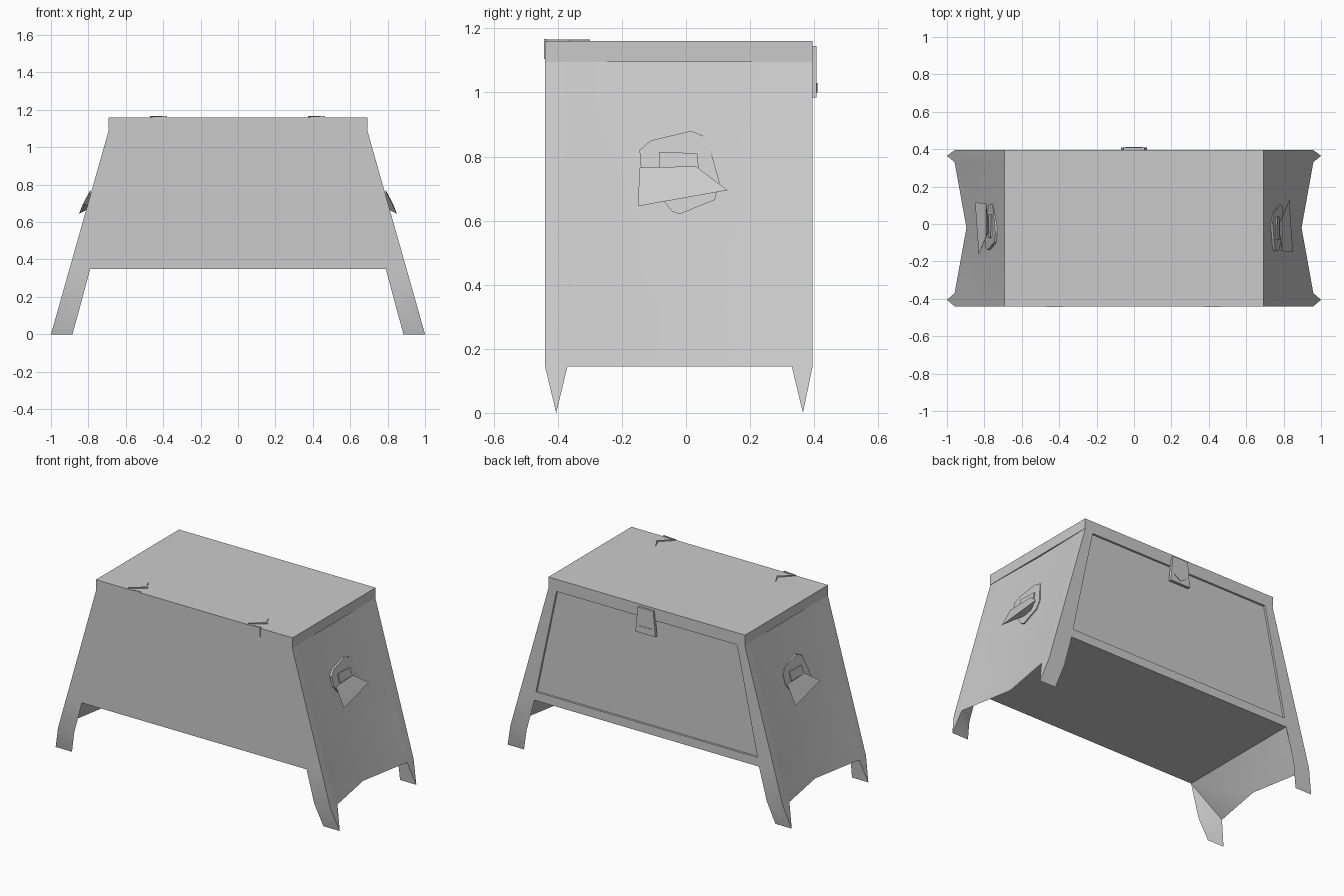
import bpy, bmesh

if "Cube" in bpy.data.objects:
    bpy.data.objects.remove(bpy.data.objects["Cube"])

mat = bpy.data.materials.new("plain_grey")
mat.diffuse_color = (0.6, 0.6, 0.6, 1)
mat.use_nodes = True
mat.node_tree.nodes["Principled BSDF"].inputs["Base Color"].default_value = mat.diffuse_color

FRONT, BACK, TOP, SILL, HEM = -0.44, 0.395, 1.095, 0.35, 0.145


def build(name, faces, mirror=False):
    """Weld a list of point loops into one object."""
    bm = bmesh.new()
    for f in faces:
        bm.faces.new([bm.verts.new(p) for p in f])
    bmesh.ops.remove_doubles(bm, verts=bm.verts, dist=0.0005)
    if mirror:
        geom = bm.verts[:] + bm.edges[:] + bm.faces[:]
        bmesh.ops.mirror(bm, geom=geom, axis='X', merge_dist=0.0005)
    bmesh.ops.recalc_face_normals(bm, faces=bm.faces)
    me = bpy.data.meshes.new(name)
    bm.to_mesh(me)
    bm.free()
    me.materials.append(mat)
    ob = bpy.data.objects.new(name, me)
    bpy.context.collection.objects.link(ob)
    bpy.ops.object.select_all(action='DESELECT')
    ob.select_set(True)
    bpy.context.view_layer.objects.active = ob
    bpy.ops.object.shade_smooth_by_angle(angle=0.5)
    return ob


def edge_x(z):
    return 0.69 + 0.31 * (TOP - z) / TOP


def wall_x(y, z):
    """Side wall, flared downwards and pinched in at the middle."""
    pinch = max(0, 1 - abs(y + 0.02) / 0.35)
    return edge_x(z) - pinch * (0.008 + 0.055 * (TOP - z) / (TOP - HEM))


def prism(loop, back):
    """Closed solid between two matching loops."""
    n = len(loop)
    sides = [(loop[i], loop[(i + 1) % n], back[(i + 1) % n], back[i]) for i in range(n)]
    return [loop, back[::-1]] + sides


# Body: right half, mirrored
cols = [FRONT, -0.37, -0.02, 0.33, BACK]
rows = [TOP, 0.6, SILL, HEM]


def W(y, z):
    return (wall_x(y, z), y, z)


faces = []
for y0, y1 in zip(cols, cols[1:]):
    for z0, z1 in zip(rows, rows[1:]):
        faces.append([W(y0, z0), W(y0, z1), W(y1, z1), W(y1, z0)])

# Front panel and upper legs
faces.append([(0, FRONT, TOP), (0, FRONT, SILL), (0.79, FRONT, SILL),
              W(FRONT, SILL), W(FRONT, 0.6), W(FRONT, TOP)])
for y in (FRONT, BACK):
    faces.append([(0.79, y, SILL), (0.845, y, HEM), W(y, HEM), W(y, SILL)])

# Back frame with a shallow sunken panel
inner = [(0, 1.083), (0.635, 1.083), (0.78, 0.405), (0, 0.405)]
rim = [(x, BACK, z) for x, z in inner]
sunk = [(x, BACK - 0.013, z) for x, z in inner]
faces.append([(0, BACK, TOP), W(BACK, TOP), rim[1], rim[0]])
faces.append([W(BACK, TOP), W(BACK, 0.6), W(BACK, SILL), rim[2], rim[1]])
faces.append([rim[2], W(BACK, SILL), (0.79, BACK, SILL), (0, BACK, SILL), rim[3]])
faces += [[rim[i], rim[i + 1], sunk[i + 1], sunk[i]] for i in range(3)]
faces.append(sunk)

# Floor and the sloping underside of the side walls
I0, I1 = (0.79, FRONT, SILL), (0.79, BACK, SILL)
J0, J1 = (0.845, FRONT, HEM), (0.845, BACK, HEM)
K0, M, K1 = (W(y, HEM) for y in cols[1:4])
faces.append([(0, FRONT, SILL), (0, BACK, SILL), I1, I0])
faces += [[I0, J0, K0], [I0, K0, M], [I0, M, I1], [I1, M, K1], [I1, K1, J1]]

# Wedge feet
for y, J, K, ty in ((FRONT, J0, K0, -0.405), (BACK, J1, K1, 0.365)):
    t_in, t_out, F = (0.885, ty, 0), (1.0, ty, 0), W(y, HEM)
    faces += [[J, F, t_out, t_in], [F, K, t_out], [K, J, t_in, t_out]]
build("body", faces, mirror=True)

# Lid
lid = [(x, y) for x, y in ((-0.692, FRONT), (0.692, FRONT), (0.692, BACK), (-0.692, BACK))]
build("lid", prism([(x, y, TOP) for x, y in lid], [(x, y, 1.16) for x, y in lid]))

# Latch on the back
latch = [(-0.055, 1.145), (0.055, 1.145), (0.07, 0.985), (-0.07, 0.985)]
build("latch", prism([(x, 0.408, z) for x, z in latch], [(x, 0.39, z) for x, z in latch]))
catch = [(-0.045, 1.03), (0.045, 1.03), (0.0, 1.0)]
build("latch_catch", prism([(x, 0.411, z) for x, z in catch], [(x, 0.40, z) for x, z in catch]))

# Hinge slivers along the front top edge
for i, x in enumerate((-0.47, 0.375)):
    top = [(x, -0.435), (x + 0.09, -0.365), (x + 0.07, -0.30)]
    drop = [(x, 1.162), (x + 0.09, 1.167), (x + 0.09, 1.105)]
    top = [(x, -0.435), (x + 0.09, -0.365), (x + 0.05, -0.30), (x + 0.075, -0.36)]
    build(f"hinge_top_{i}", prism([(a, b, 1.166) for a, b in top], [(a, b, 1.155) for a, b in top]))
    build(f"hinge_front_{i}", prism([(a, -0.443, b) for a, b in drop],
                                    [(a, -0.435, b) for a, b in drop]))

# Side handles: faceted plate with a jutting grip
plate = [(-0.14, 0.755), (-0.145, 0.82), (-0.11, 0.85), (0.015, 0.88), (0.065, 0.86),
         (0.105, 0.72), (0.09, 0.665), (-0.02, 0.62), (-0.045, 0.63)]
boss = [(-0.085, 0.76), (-0.085, 0.815), (0.035, 0.81), (0.04, 0.76)]
grip = [(0.79, -0.145, 0.765), (0.79, 0.03, 0.77), (0.83, 0.13, 0.695), (0.85, -0.15, 0.645)]
root = (0.775, 0.0, 0.68)
for side, s in (("right", 1), ("left", -1)):
    def place(p):
        return (s * p[0], p[1] if s > 0 else -0.035 - p[1], p[2])

    def raised(loop, h):
        return [place((wall_x(y, z) + h, y, z)) for y, z in loop]
    build(f"handle_plate_{side}", prism(raised(plate, 0.008), raised(plate, -0.01)))
    build(f"handle_boss_{side}", prism(raised(boss, 0.016), raised(boss, -0.01)))
    g, r = [place(p) for p in grip], place(root)
    build(f"handle_grip_{side}", [[g[0], g[1], g[3]], [g[1], g[2], g[3]]] +
          [[g[i], g[(i + 1) % 4], r] for i in range(4)])
